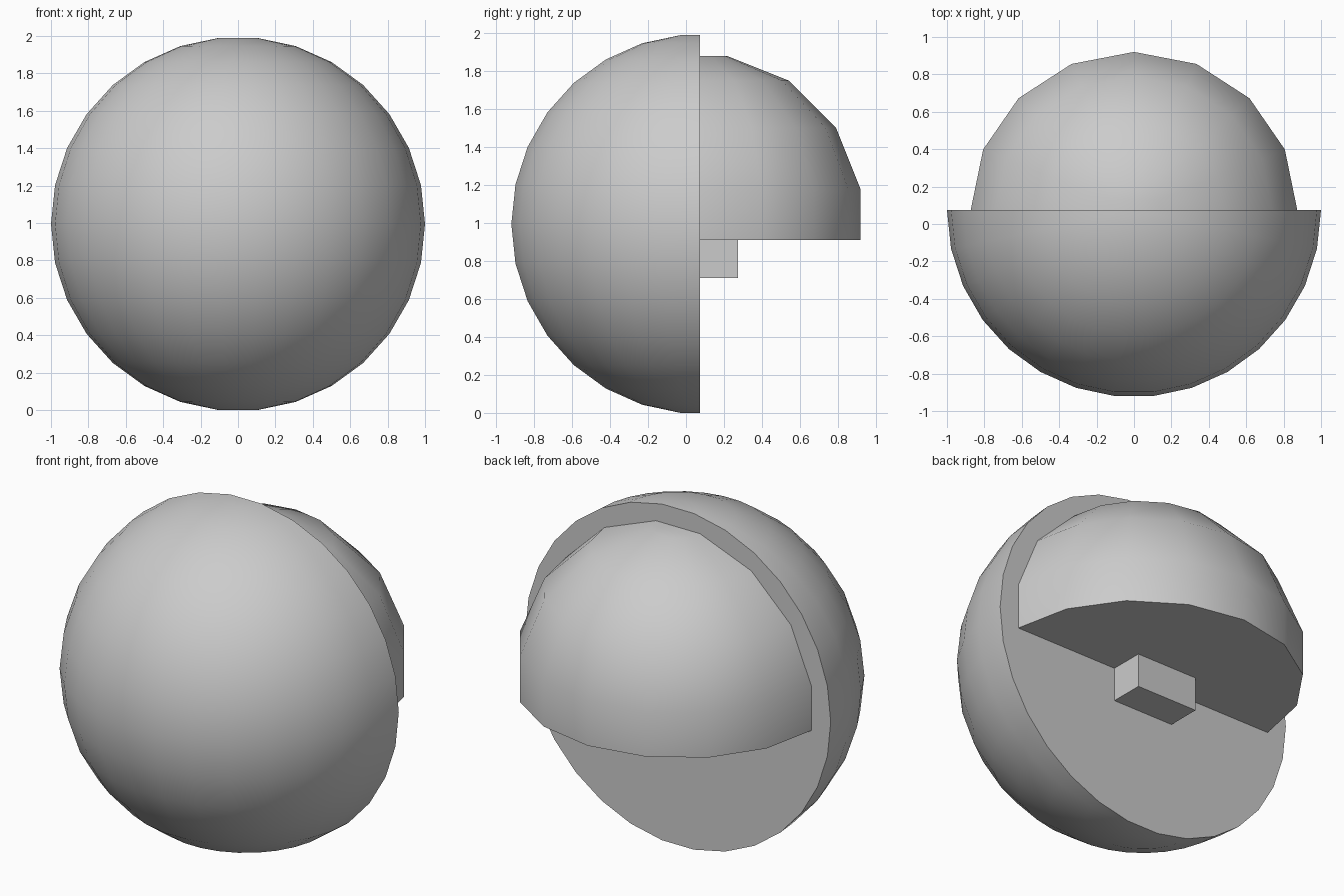
import bpy
import bmesh
from math import radians, sin, cos, pi

cube = bpy.data.objects.get("Cube")
if cube:
    bpy.data.objects.remove(cube, do_unlink=True)

grey = bpy.data.materials.new("plain grey")
grey.use_nodes = True
grey.diffuse_color = (0.6, 0.6, 0.6, 1)
grey.node_tree.nodes["Principled BSDF"].inputs["Base Color"].default_value = (0.6, 0.6, 0.6, 1)

CUT_Y = 0.075  # plane where the two halves meet


def add_object(name, bm):
    bmesh.ops.recalc_face_normals(bm, faces=bm.faces)
    mesh = bpy.data.meshes.new(name)
    bm.to_mesh(mesh)
    bm.free()
    mesh.materials.append(grey)
    obj = bpy.data.objects.new(name, mesh)
    bpy.context.collection.objects.link(obj)
    bpy.ops.object.select_all(action='DESELECT')
    bpy.context.view_layer.objects.active = obj
    obj.select_set(True)
    bpy.ops.object.shade_smooth_by_angle(angle=radians(30))
    return obj


def half_lathe(name, profile, segments, side, x_scale=1.0):
    """Turn a (radius, z) profile through half a circle and close it."""
    bm = bmesh.new()
    rings = []
    for radius, z in profile:
        angles = [pi * i / segments for i in range(segments + 1)]
        rings.append([bm.verts.new((radius * x_scale * cos(a),
                                    CUT_Y + side * radius * sin(a), z)) for a in angles])
    for low, high in zip(rings, rings[1:]):
        for i in range(segments):
            bm.faces.new((low[i], low[i + 1], high[i + 1], high[i]))
    bm.faces.new(rings[0])
    bm.faces.new(rings[-1])
    bm.faces.new([r[0] for r in rings] + [r[-1] for r in reversed(rings)])
    return add_object(name, bm)


# Front half ball with small flat poles
ball = [(cos(radians(a)), 0.9945 + sin(radians(a))) for a in range(-84, 85, 12)]
half_lathe("front_half_ball", ball, 15, -1)

# Coarser back dome with a straight lower band
dome = [(0.845, 0.91), (0.845, 1.175), (0.715, 1.5), (0.465, 1.75), (0.14, 1.88)]
half_lathe("back_dome", dome, 8, 1, 1.033)

# Small block under the dome
bm = bmesh.new()
bmesh.ops.create_cube(bm, size=1)
bmesh.ops.scale(bm, vec=(0.4, 0.2, 0.2), verts=bm.verts)
bmesh.ops.translate(bm, vec=(0, CUT_Y + 0.1, 0.81), verts=bm.verts)
add_object("back_block", bm)
